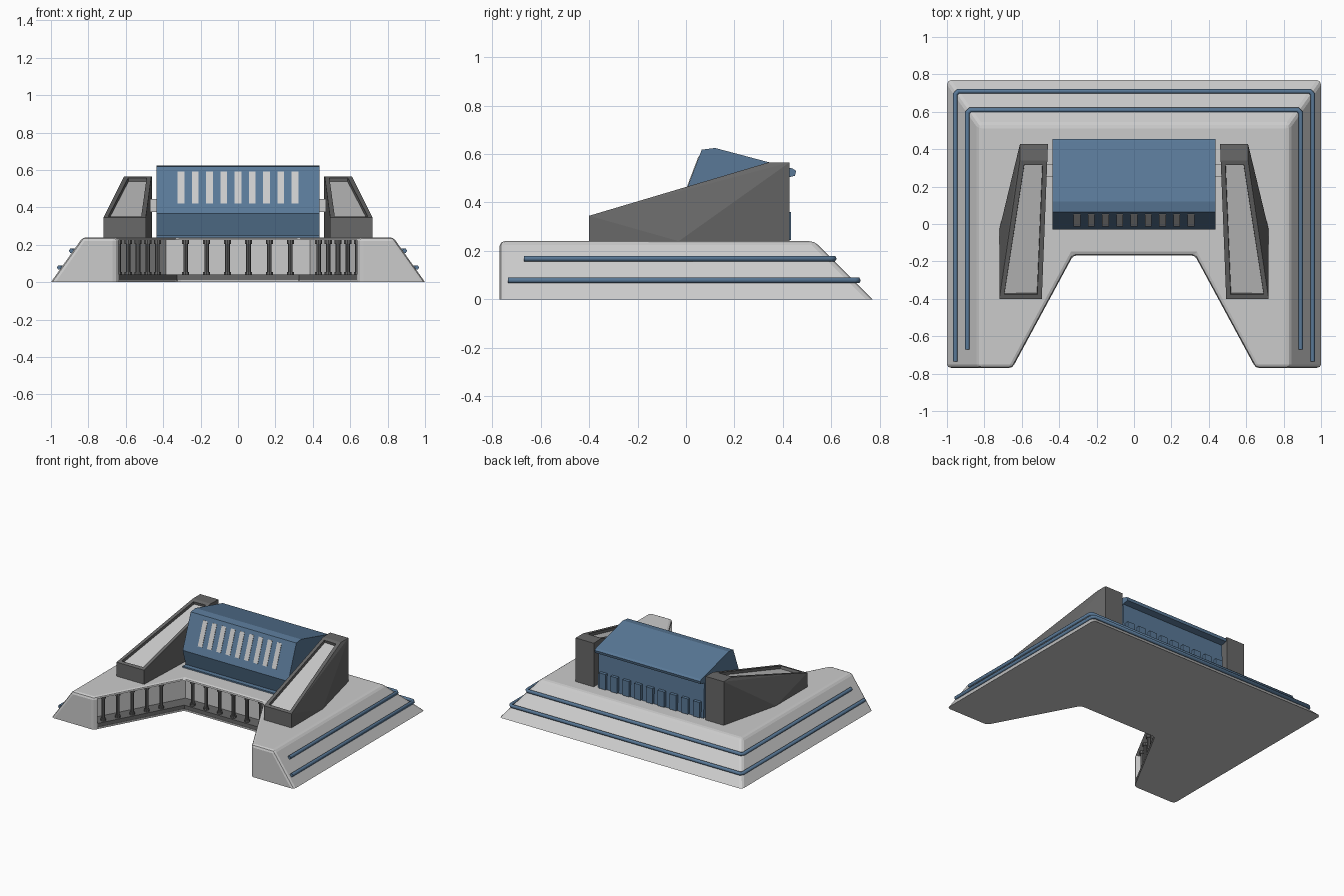
import bpy, bmesh, math
from mathutils import Vector

if "Cube" in bpy.data.objects:
    bpy.data.objects.remove(bpy.data.objects["Cube"])


def material(name, rgb):
    m = bpy.data.materials.new(name)
    m.diffuse_color = (*rgb, 1)
    m.use_nodes = True
    m.node_tree.nodes["Principled BSDF"].inputs["Base Color"].default_value = m.diffuse_color
    return m


BLUE = material("blue", (0.10, 0.19, 0.31))
DARK = material("dark_grey", (0.14, 0.14, 0.14))
LIGHT = material("light_grey", (0.6, 0.6, 0.6))


def finish(name, bm, *mats):
    bmesh.ops.recalc_face_normals(bm, faces=bm.faces)
    me = bpy.data.meshes.new(name)
    bm.to_mesh(me)
    bm.free()
    ob = bpy.data.objects.new(name, me)
    bpy.context.collection.objects.link(ob)
    for m in mats:
        me.materials.append(m)
    return ob


def loft(low, high):
    """Closed solid between two matching 3D outlines."""
    bm = bmesh.new()
    a = [bm.verts.new(p) for p in low]
    b = [bm.verts.new(p) for p in high]
    bm.faces.new(a[::-1])
    bm.faces.new(b)
    for i in range(len(a)):
        j = (i + 1) % len(a)
        bm.faces.new((a[i], a[j], b[j], b[i]))
    bmesh.ops.recalc_face_normals(bm, faces=bm.faces)
    return bm


def box(name, x0, x1, y0, y1, z0, z1, *mats):
    q = [(x0, y0), (x1, y0), (x1, y1), (x0, y1)]
    return finish(name, loft([(*p, z0) for p in q], [(*p, z1) for p in q]), *mats)


def offset(path, d):
    """Shift an open path to its left with mitred corners."""
    pts = [Vector(p) for p in path]
    dirs = [(b - a).normalized() for a, b in zip(pts, pts[1:])]
    nrm = [Vector((-t.y, t.x)) for t in dirs]
    out = []
    for i, p in enumerate(pts):
        n0, n1 = nrm[max(i - 1, 0)], nrm[min(i, len(nrm) - 1)]
        out.append(p + (n0 + n1) * (d / (1 + n0.dot(n1))))
    return out


def strip(name, path, d0, d1, z0, z1, *mats):
    q = offset(path, d0) + offset(path, d1)[::-1]
    return finish(name, loft([(*p, z0) for p in q], [(*p, z1) for p in q]), *mats)


# sloped base with a splayed front notch
notch = [(-.65, -.77), (-.325, -.168), (.325, -.168), (.65, -.77)]
low = [(-1, .77), (-1, -.77)] + notch + [(1, -.77), (1, .77)]
high = [(-.83, .53), (-.83, -.77)] + notch + [(.83, -.77), (.83, .53)]
bm = loft([(*p, 0) for p in low], [(*p, .24) for p in high])
edges = [e for e in bm.edges if max(v.co.z for v in e.verts) > .1]
bmesh.ops.bevel(bm, geom=edges, offset=.02, segments=2, profile=.5, affect='EDGES')
base = finish("base", bm, LIGHT)

# recessed gallery cut along the notch
gallery = [(-.636, -.743), notch[1], notch[2], (.636, -.743)]
cutter = strip("gallery_cutter", gallery, -.03, .10, .012, .225)
cutter.hide_render = True
mod = base.modifiers.new("gallery", 'BOOLEAN')
mod.operation, mod.solver, mod.object = 'DIFFERENCE', 'EXACT', cutter
bpy.context.view_layer.objects.active = base
bpy.ops.object.modifier_apply(modifier=mod.name)
bpy.data.objects.remove(cutter)
strip("gallery_floor", gallery, .003, .11, .011, .04, DARK)

# gallery columns with foot and capital
spots = [(x, -.133) for x in (-.28, -.168, -.056, .056, .168, .28)]
for i in range(5):
    t = .13 + .16 * i
    x, y = -.65 + .325 * t - .031, -.77 + .602 * t + .017
    spots += [(x, y), (-x, y)]
bm = bmesh.new()
for x, y in spots:
    for z0, z1, r in ((.035, .055, .02), (.05, .215, .013), (.205, .23, .02)):
        g = bmesh.ops.create_cone(bm, cap_ends=True, segments=10, radius1=r,
                                  radius2=r, depth=z1 - z0)
        bmesh.ops.translate(bm, verts=g['verts'], vec=(x, y, (z0 + z1) / 2))
finish("gallery_columns", bm, DARK)

# blue rails around the sloping sides
for name, x, y0, y1, z in (("lower_rail", .955, -.735, .71, .078),
                           ("upper_rail", .891, -.67, .61, .168)):
    cu = bpy.data.curves.new(name, 'CURVE')
    cu.dimensions = '3D'
    cu.bevel_depth, cu.bevel_resolution, cu.use_fill_caps = .013, 1, True
    path = [(-x, y0), (-x, y1 - .015), (-x + .015, y1),
            (x - .015, y1), (x, y1 - .015), (x, y0)]
    sp = cu.splines.new('POLY')
    sp.points.add(len(path) - 1)
    for p, q in zip(sp.points, path):
        p.co = (*q, z, 1)
    cu.materials.append(BLUE)
    ob = bpy.data.objects.new(name, cu)
    bpy.context.collection.objects.link(ob)
    bpy.ops.object.select_all(action='DESELECT')
    ob.select_set(True)
    bpy.context.view_layer.objects.active = ob
    bpy.ops.object.convert(target='MESH')

# sloping side pylons with inset light panels, and links to the hall
pylon = [(.493, -.4, .24), (.72, -.4, .24), (.72, -.03, .24), (.61, .427, .24),
         (.46, .427, .24), (.493, -.4, .345), (.72, -.4, .345), (.61, .34, .565),
         (.61, .427, .565), (.46, .427, .565), (.4635, .34, .565)]
for s, side in ((-1, "left"), (1, "right")):
    bm = bmesh.new()
    for x, y, z in pylon:
        bm.verts.new((s * x, y, z))
    bmesh.ops.convex_hull(bm, input=bm.verts)
    bmesh.ops.dissolve_limit(bm, angle_limit=math.radians(1),
                             verts=bm.verts, edges=bm.edges)
    bmesh.ops.recalc_face_normals(bm, faces=bm.faces)
    ramp = min((f for f in bm.faces if f.normal.z > .5),
               key=lambda f: f.calc_center_median().z)
    bmesh.ops.inset_region(bm, faces=[ramp], thickness=.035)
    bmesh.ops.inset_region(bm, faces=[ramp], thickness=.002, depth=-.02)
    ramp.material_index = 1
    finish(side + "_pylon", bm, DARK, LIGHT)
    a, b = sorted((s * .42, s * .48))
    box(side + "_link", a, b, .25, .32, .375, .445, LIGHT)

# blue central hall, extruded from its side profile
W = .435
hall = [(-.03, .238), (-.03, .25), (.005, .25), (-.03, .368), (.065, .618),
        (.12, .625), (.44, .54), (.455, .53), (.45, .51), (.405, .50), (.415, .238)]
finish("hall", loft([(-W, *p) for p in hall], [(W, *p) for p in hall]), BLUE)

# slit windows lying on the slanted hall front
def on_front(z, out):
    n = Vector((-.25, .095)).normalized()
    return (-.03 + .095 * (z - .368) / .25 + n.x * out, z + n.y * out)


q = [on_front(.42, -.01), on_front(.59, -.01), on_front(.59, .003), on_front(.42, .003)]
for i in range(9):
    x = (i - 4) * .0762
    finish(f"window_{i + 1}", loft([(x - .018, *p) for p in q],
                                   [(x + .018, *p) for p in q]), LIGHT)

# ribs on the hall back
for i in range(9):
    x = (i - 4) * .097
    box(f"back_rib_{i + 1}", x - .027, x + .027, .39, .433, .245, .36, BLUE)
